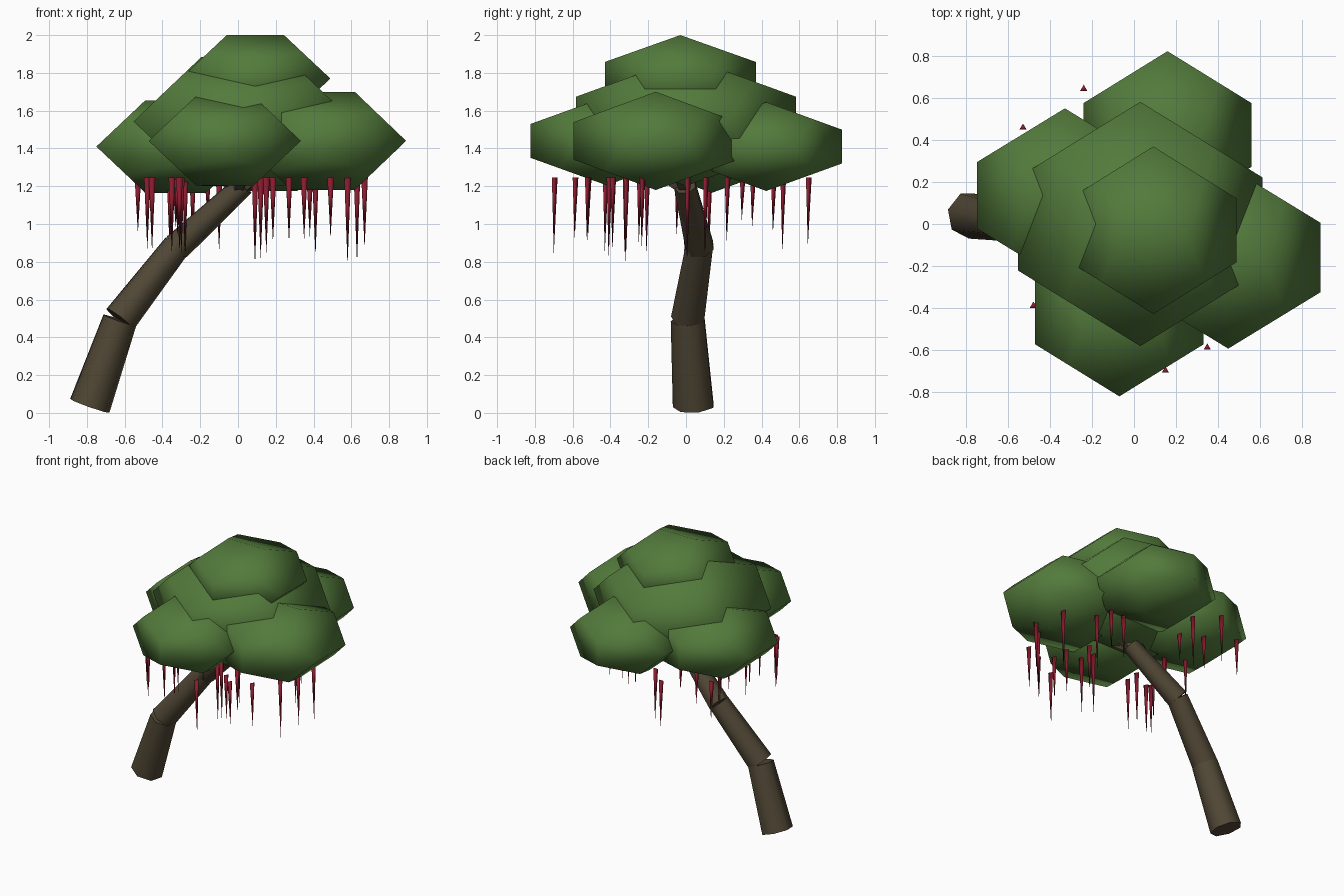
import bpy, bmesh, math
from mathutils import Vector

if "Cube" in bpy.data.objects:
    bpy.data.objects.remove(bpy.data.objects["Cube"])


def material(name, rgb):
    m = bpy.data.materials.new(name)
    m.diffuse_color = (*rgb, 1)
    m.use_nodes = True
    m.node_tree.nodes["Principled BSDF"].inputs["Base Color"].default_value = m.diffuse_color
    return m


LEAF = material("leaf green", (0.086, 0.195, 0.044))
BARK = material("bark brown", (0.080, 0.062, 0.035))
VINE = material("vine red", (0.258, 0.011, 0.027))


def finish(bm, name, mat, angle):
    bmesh.ops.recalc_face_normals(bm, faces=bm.faces)
    me = bpy.data.meshes.new(name)
    bm.to_mesh(me)
    bm.free()
    me.materials.append(mat)
    ob = bpy.data.objects.new(name, me)
    bpy.context.collection.objects.link(ob)
    bpy.ops.object.select_all(action='DESELECT')
    ob.select_set(True)
    bpy.context.view_layer.objects.active = ob
    bpy.ops.object.shade_smooth_by_angle(angle=math.radians(angle))


def foliage(name, center, half):
    """Squashed dodecahedron with the given half extents."""
    phi = (1 + 5 ** 0.5) / 2
    a, b = 1 / phi, 1 / phi ** 2
    S = (-1, 1)
    pts = [(x * a, y * a, z * a) for x in S for y in S for z in S]
    for s in S:
        for t in S:
            pts += [(s * b, 0, t), (s, t * b, 0), (0, s, t * b)]
    bm = bmesh.new()
    for p in pts:
        bm.verts.new([c + h * q for c, h, q in zip(center, half, p)])
    bmesh.ops.convex_hull(bm, input=bm.verts)
    bmesh.ops.dissolve_limit(bm, angle_limit=math.radians(2),
                             verts=bm.verts, edges=bm.edges)
    finish(bm, name, LEAF, 120)


def limb(name, p0, p1, r0, r1, sides=7):
    """Tapered capped tube, one corner on its upper left side."""
    p0, p1 = Vector(p0), Vector(p1)
    d = (p1 - p0).normalized()
    u = Vector((-1, 0.25, 0.3))
    u = (u - d * u.dot(d)).normalized()
    v = d.cross(u)
    bm = bmesh.new()
    rings = []
    for p, r in ((p0, r0), (p1, r1)):
        rings.append([bm.verts.new(p + r * (u * math.cos(t) + v * math.sin(t)))
                      for t in (2 * math.pi * i / sides for i in range(sides))])
    for i in range(sides):
        j = (i + 1) % sides
        bm.faces.new((rings[0][i], rings[0][j], rings[1][j], rings[1][i]))
    bm.faces.new(rings[0])
    bm.faces.new(rings[1])
    finish(bm, name, BARK, 60)


# Canopy clumps
foliage("canopy_top", (0.092, -0.03, 1.77), (0.397, 0.40, 0.23))
foliage("canopy_middle", (0.03, 0.0, 1.543), (0.583, 0.583, 0.342))
foliage("canopy_right", (0.45, -0.16, 1.44), (0.44, 0.435, 0.26))
foliage("canopy_front", (-0.07, -0.42, 1.44), (0.403, 0.403, 0.235))
foliage("canopy_back", (0.16, 0.425, 1.41), (0.40, 0.40, 0.235))
foliage("canopy_left", (-0.33, 0.137, 1.41), (0.42, 0.415, 0.245))

# Leaning trunk in three pieces
limb("trunk_lower", (-0.785, 0.043, 0.037), (-0.626, 0.013, 0.49), 0.113, 0.094)
limb("trunk_middle", (-0.625, 0.013, 0.497), (-0.325, 0.075, 0.885), 0.093, 0.076)
limb("trunk_upper", (-0.325, 0.075, 0.877), (0.03, -0.005, 1.205), 0.078, 0.06)

# Short branches into the canopy
for i, tip in enumerate([(0.30, -0.11, 1.40), (-0.22, 0.04, 1.37),
                         (0.05, -0.27, 1.35)]):
    limb(f"branch_{i + 1}", (0.0, 0.0, 1.18), tip, 0.04, 0.022, 5)

# Hanging vines: x, y, tip height
vines = [(0.15, -0.70, .86), (0.35, -0.59, .93), (-0.24, 0.645, .90),
         (-0.53, 0.46, .97), (0.49, -0.525, .94), (0.67, -0.235, .89),
         (0.63, 0.005, .81), (0.27, -0.39, .93), (0.27, -0.52, .93),
         (0.12, -0.41, .83), (0.185, -0.25, .92), (0.09, -0.32, .80),
         (0.41, 0.10, .85), (0.38, 0.215, .95), (0.27, 0.215, .92),
         (-0.31, -0.43, .87), (-0.30, -0.325, .86), (-0.35, -0.21, .86),
         (-0.32, -0.05, .95), (-0.28, -0.01, .86), (-0.16, 0.295, 1.04),
         (-0.10, 0.51, .87), (-0.36, 0.12, .84), (-0.33, 0.35, 1.0),
         (-0.48, -0.39, .88), (-0.455, -0.41, .87), (0.58, -0.32, .80)]
bm = bmesh.new()
for x, y, z in vines:
    top = [bm.verts.new((x + 0.02 * math.cos(t), y + 0.02 * math.sin(t), 1.245))
           for t in (math.pi / 2 + 2 * math.pi * k / 3 for k in range(3))]
    tip = bm.verts.new((x, y, z - 0.02))
    for k in range(3):
        bm.faces.new((top[(k + 1) % 3], top[k], tip))
    bm.faces.new(top)
finish(bm, "hanging_vines", VINE, 180)
